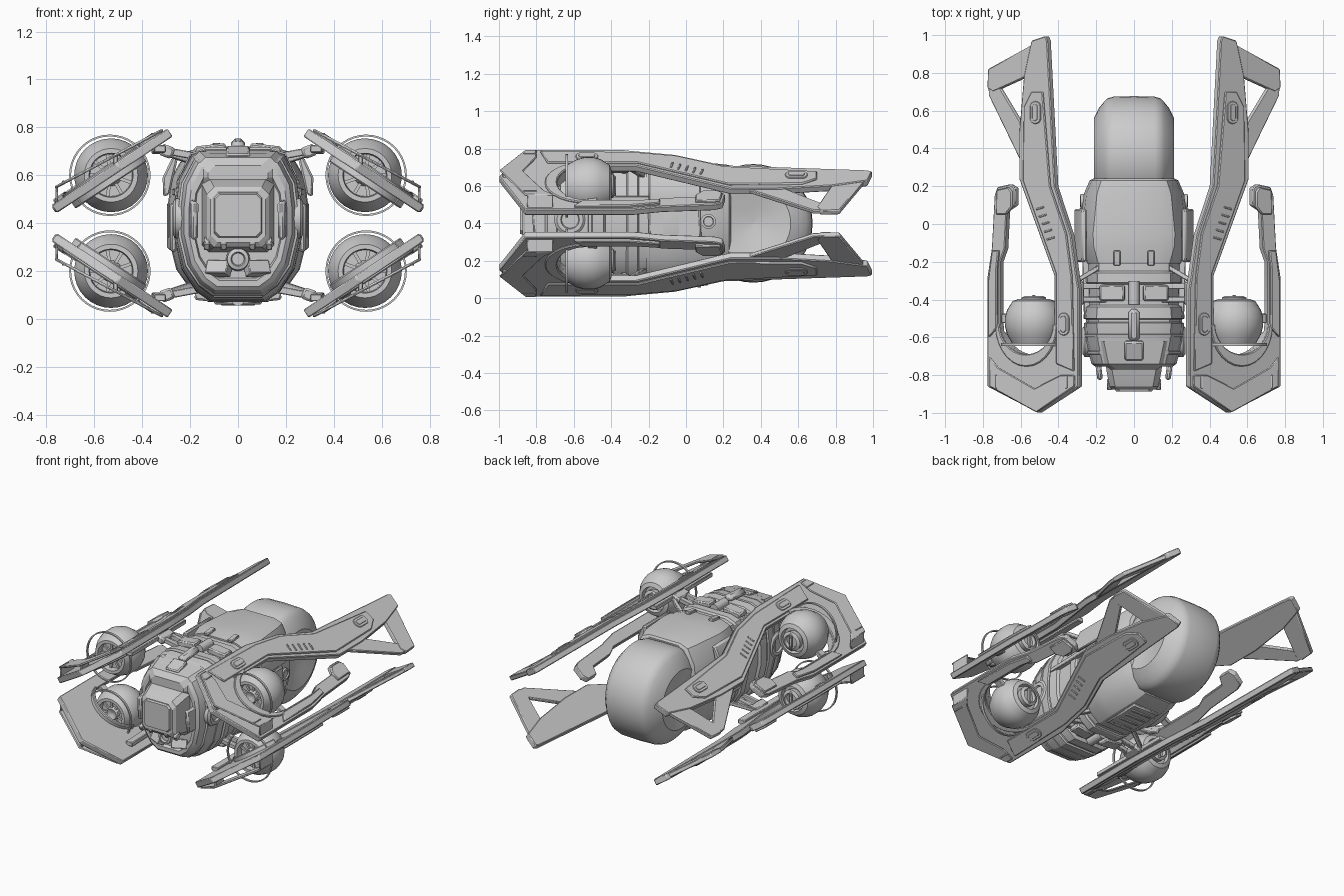
import bpy, bmesh
from math import sin, cos, pi, radians
from mathutils import Vector, Matrix

if "Cube" in bpy.data.objects:
    bpy.data.objects.remove(bpy.data.objects["Cube"])

Z0 = 0.40                                   # plane of symmetry between upper and lower wings
SLOPE = 0.66
N = Vector((SLOPE, 0, 1)).normalized()      # normal of the tilted wing plane


def finish(name, bm, mirror="", bevel=0.0, angle=32):
    bmesh.ops.remove_doubles(bm, verts=bm.verts, dist=1e-5)
    bmesh.ops.recalc_face_normals(bm, faces=bm.faces)
    me = bpy.data.meshes.new(name)
    bm.to_mesh(me)
    bm.free()
    ob = bpy.data.objects.new(name, me)
    bpy.context.collection.objects.link(ob)
    ob.location.z = Z0
    bpy.ops.object.select_all(action='DESELECT')
    ob.select_set(True)
    bpy.context.view_layer.objects.active = ob
    bpy.ops.object.shade_smooth_by_angle(angle=radians(angle))
    if bevel:
        b = ob.modifiers.new("Bevel", 'BEVEL')
        b.width, b.segments, b.limit_method = bevel, 1, 'ANGLE'
    if mirror:
        m = ob.modifiers.new("Mirror", 'MIRROR')
        m.use_axis = ["X" in mirror, False, "Z" in mirror]
        m.use_mirror_merge = False
    return ob


def skin(name, rings, cap=True, **kw):
    """Bridge equal-length point rings and cap both ends."""
    bm = bmesh.new()
    rows = [[bm.verts.new(p) for p in r] for r in rings]
    n = len(rows[0])
    for a, b in zip(rows, rows[1:]):
        for i in range(n):
            bm.faces.new((a[i], a[(i + 1) % n], b[(i + 1) % n], b[i]))
    if cap:
        bm.faces.new(rows[0])
        bm.faces.new(rows[-1])
    return finish(name, bm, **kw)


def lathe(name, profile, centre, axis, segs=32, **kw):
    """Revolve (radius, height) pairs around the x or y axis."""
    rings, c = [], Vector(centre)
    for r, h in profile:
        r = max(r, 0.0005)
        t = [(r * cos(2 * pi * i / segs), r * sin(2 * pi * i / segs)) for i in range(segs)]
        rings.append([c + Vector((h, a, b) if axis == 'x' else (a, h, b)) for a, b in t])
    return skin(name, rings, **kw)


def on_wing(x, y, off=0.0):
    return Vector((x, y, 0.37 - SLOPE * (x - 0.3))) + N * off


def plate(name, outline, lo, hi, tilt=0.0, bevel=0.005):
    """Flat sheet cut to a plan outline, lying in the wing plane, four copies."""
    rings = [[on_wing(x, y, o + tilt * (x - 0.3)) for x, y in outline] for o in (lo, hi)]
    return skin(name, rings, mirror="XZ", bevel=bevel)


def beam(name, p, q, w, h, mirror="X", bevel=0.004):
    p, q = Vector(p), Vector(q)
    d = q - p
    bm = bmesh.new()
    bmesh.ops.create_cube(bm, size=1)
    m = Matrix.Translation((p + q) / 2) @ d.to_track_quat('Y', 'Z').to_matrix().to_4x4()
    bm.transform(m @ Matrix.Diagonal((w, d.length, h, 1)))
    return finish(name, bm, mirror=mirror, bevel=bevel)


def arc(cx, cy, rx, ry, a0, a1, n=14):
    return [(cx + rx * cos(radians(a0 + (a1 - a0) * i / n)),
             cy + ry * sin(radians(a0 + (a1 - a0) * i / n))) for i in range(n + 1)]


def capsule(cx, cy, r, l):
    return arc(cx, cy + l, r, r, 0, 180, 8) + arc(cx, cy - l, r, r, 180, 360, 8)


HALF = [(.5, 1), (.74, .93), (.95, .60), (1, .25), (1, -.15), (.88, -.58), (.66, -.86), (.42, -1)]


def hull(name, stations, **kw):
    """Loft the faceted body section through (y, half width, top, bottom)."""
    sec = HALF + [(-x, z) for x, z in reversed(HALF)]
    return skin(name, [[(w * x, y, (t + b) / 2 - Z0 + z * (t - b) / 2) for x, z in sec]
                       for y, w, t, b in stations], angle=25, **kw)


# Wings: main sheet with the U opening for the pod
OPEN = (.5575, -.53, .1425, .16)
plate("wing_sheet",
      [(.285, -.86), (.50, -1.0), (.768, -.86), (.768, -.28), (.745, -.13), (.73, .15), (.715, .195),
       (.65, .21), (.62, .19), (.62, .10), (.665, .07), (.675, -.13), (.70, -.20)]
      + arc(*OPEN, 0, -180)
      + [(.415, -.27), (.60, .24), (.60, .48), (.575, .78), (.535, .97), (.46, .995), (.45, .97),
         (.41, .20), (.325, -.06), (.295, -.28), (.285, -.34)], -.022, .018)
# Rear fork of each wing
plate("wing_tip_bar", [(.46, .99), (.768, .82), (.772, .72), (.74, .70), (.575, .775)], -.018, .012)
plate("wing_tip_strut", [(.585, .34), (.60, .34), (.765, .68), (.768, .74), (.71, .73), (.59, .53)], -.016, .010)
# Raised covers on the inner arm, outer arm and around the opening
plate("inner_arm_cover", [(.305, -.78), (.40, -.74), (.40, -.26), (.575, .23), (.57, .62), (.53, .70), (.47, .70),
                          (.43, .20), (.345, -.05), (.315, -.28)], .01, .028)
plate("outer_arm_cover", [(.71, -.55), (.755, -.60), (.755, -.30), (.735, -.14), (.70, -.14), (.71, -.24)], .01, .034)
plate("outer_arm_block", [(.632, .09), (.665, .05), (.715, .05), (.712, .18), (.65, .195), (.632, .17)], .01, .032)
plate("opening_rim", arc(*OPEN, 0, -180) + arc(.5575, -.53, .165, .225, -180, 0), .01, .028)
plate("opening_bowl", arc(*OPEN, -15, -165) + arc(.5575, -.53, .155, .185, -165, -15), -.05, -.01)
# Split front lip, opening up towards the outer edge
plate("front_lip", [(.30, -.86), (.49, -.998), (.725, -.86), (.725, -.70), (.68, -.76), (.50, -.87),
                    (.37, -.80), (.30, -.80)], .018, .030, tilt=.11)
beam("lip_end_wall", on_wing(.735, -.85, .040), on_wing(.735, -.71, .040), .012, .075, "XZ")
beam("lip_post", on_wing(.50, -.98, .02), on_wing(.50, -.90, .02), .02, .06, "XZ")
# Slot fittings and vents on the wings
for i, (x, y) in enumerate([(.355, -.53), (.505, .59)]):
    plate(f"slot_frame_{i}", capsule(x, y, .028, .032), .02, .034, bevel=.003)
    plate(f"slot_insert_{i}", capsule(x, y, .014, .030), .025, .038, bevel=.002)
for i in range(5):
    x, y = .405 + .014 * i, -.07 + .04 * i
    beam(f"arm_vent_{i}", on_wing(x, y, .029), on_wing(x + .04, y - .012, .029), .010, .010, "XZ", .002)
for i, x in enumerate((.34, .69)):
    o = .028 + .11 * (x - .3)
    beam(f"lip_latch_{i}", on_wing(x, -.87, o), on_wing(x, -.80, o), .012, .012, "XZ", .002)
# Under-wing rails
beam("inner_rail", on_wing(.345, -.72, -.035), on_wing(.355, -.12, -.035), .05, .03, "XZ")

# Turbine pods
POD = (.53, -.52, .20)
lathe("pod", [(0, -.085), (.035, -.10), (.045, -.075), (.088, -.075), (.092, -.118), (.112, -.118), (.142, -.065),
              (.154, -.02), (.154, .025), (.142, .065), (.112, .112), (.085, .122), (.08, .095), (0, .095)],
      POD, 'y', mirror="XZ")
lathe("pod_nozzle", [(0, .09), (.06, .09), (.065, .13), (.045, .14), (.04, .12), (0, .12)], POD, 'y', 24, mirror="XZ")
lathe("pod_hoop", [(.162, -.125), (.170, -.125), (.170, -.110), (.162, -.110), (.162, -.125)],
      (.535, -.52, .20), 'y', 40, cap=False, mirror="XZ")
for i in range(9):
    a = 2 * pi * i / 9
    c = Vector(POD) + Vector((0, -.083, 0))
    d = Vector((cos(a), 0, sin(a)))
    beam(f"fan_blade_{i}", c + d * .03, c + d * .09, .010, .014, "XZ", 0)
beam("nozzle_bar", (.53, -.385, .255), (.53, -.385, .145), .018, .02, "XZ")
beam("pod_axle", on_wing(.40, -.50, -.01), on_wing(.70, -.50, -.01), .05, .03, "XZ")

# Rear wheel
half = [(.10, .19), (.20, .212), (.255, .185), (.285, .16), (.305, .14), (.314, .11)]
lathe("rear_wheel", [(0, .17)] + half + [(.317, 0)] + [(r, -h) for r, h in reversed(half)] + [(0, -.17)],
      (0, .36, 0), 'x', 40)

# Fuselage shells from rear to front
hull("rear_shell", [(.24, .215, .70, .12), (.23, .235, .712, .105), (.16, .265, .72, .085), (-.05, .293, .72, .07),
                    (-.12, .288, .72, .07), (-.21, .255, .71, .075)])
hull("waist", [(-.18, .25, .70, .09), (-.46, .245, .695, .09)])
hull("waist_band", [(-.25, .245, .70, .08), (-.26, .262, .712, .075), (-.31, .262, .712, .075), (-.32, .245, .70, .08)])
hull("front_shell", [(-.43, .245, .70, .085), (-.44, .262, .712, .07), (-.50, .268, .715, .07), (-.505, .255, .70, .08),
                     (-.52, .255, .70, .08), (-.525, .265, .71, .07), (-.62, .258, .70, .08), (-.74, .225, .67, .12),
                     (-.755, .205, .65, .135), (-.755, .185, .62, .16), (-.735, .18, .61, .17), (-.735, .15, .56, .22)])
for i, (y, w) in enumerate([(-.58, .265), (-.67, .249)]):
    hull(f"front_seam_{i}", [(y, w - .012, .69, .09), (y - .004, w, .706 - .02 * i, .075 + .02 * i),
                             (y - .018, w, .702 - .02 * i, .08 + .02 * i), (y - .022, w - .012, .68, .10)])


# Nose box with hatch
def rect(y, w, z0, z1, c=.03):
    z0, z1 = z0 - Z0, z1 - Z0
    return [(-w + c, y, z0), (w - c, y, z0), (w, y, z0 + c), (w, y, z1 - c),
            (w - c, y, z1), (-w + c, y, z1), (-w, y, z1 - c), (-w, y, z0 + c)]


skin("nose_box", [rect(-.70, .155, .27, .60), rect(-.78, .145, .29, .58), rect(-.86, .13, .30, .55),
                  rect(-.875, .115, .32, .53)], angle=20)
skin("nose_hatch", [rect(-.865, .105, .335, .53, .02), rect(-.888, .095, .345, .52, .02)], angle=20)
skin("brow_panel", [rect(-.62, .19, .57, .70), rect(-.74, .165, .56, .675), rect(-.77, .125, .56, .64)], angle=20)
for i, x in enumerate((.06, .13)):
    beam(f"hatch_hinge_{i}", (x, -.84, -.10), (x, -.86, -.07), .025, .05)
lathe("chin_lamp", [(0, -.05), (.025, -.05), (.03, -.065), (.045, -.06), (.05, 0), (0, 0)], (0, -.74, -.15), 'y', 24)
beam("chin_plate", (.07, -.73, -.20), (.09, -.77, -.18), .10, .06)
beam("cheek_claw", (.195, -.70, .02), (.18, -.82, .01), .03, .16, bevel=.01)
lathe("side_drum", [(0, .22), (.085, .22), (.085, .26), (.07, .272), (.05, .272), (.045, .26), (0, .26)],
      (0, -.62, .02), 'x', 28, mirror="X")
# Flank armour: sloping shoulder guards and panels
skin("shoulder_guard", [[(.25, y, .275), (.275, y, .275), (.315, y, .19), (.312, y, .11), (.285, y, .12), (.27, y, .19)]
                        for y in (-.20, .08)], mirror="X", bevel=.008)
beam("flank_panel", (.268, -.20, -.02), (.282, .08, -.01), .03, .20, bevel=.01)
beam("flank_rail", (.245, -.50, .13), (.255, -.14, .13), .04, .03)
lathe("flank_port", [(0, .25), (.04, .25), (.04, .283), (.028, .285), (.025, .277), (0, .277)],
      (0, .12, .01), 'x', 20, mirror="X")

# Crossing mounts between fuselage and wings
for i, y in enumerate((-.33, -.40)):
    beam(f"wing_mount_{i}", (.10, y, .265), (.34, y, .31), .03, .03, "XZ")
beam("mount_clamp", (.05, -.365, .315), (.18, -.365, .30), .085, .04, "XZ", .008)
beam("mount_foot", (.27, -.365, .29), (.325, -.365, .31), .13, .05, "XZ", .01)
beam("mount_brace", (.17, -.22, .25), (.32, -.31, .30), .025, .025, "XZ")
lathe("mount_pin", [(0, -.06), (.03, -.06), (.03, .06), (0, .06)], (0, -.365, .315), 'y', 16, mirror="Z")
# Dorsal spine, rear shell straps and belly panels
beam("spine_grip", (0, -.62, .315), (0, -.45, .33), .06, .05, "", .018)
beam("spine_front", (0, -.72, .275), (0, -.62, .31), .10, .03, "", .008)
beam("shell_strap", (.09, -.22, .315), (.09, -.14, .325), .035, .02, "X")
beam("belly_panel", (0, -.15, -.325), (0, .12, -.318), .20, .03, "", .008)
for i in range(4):
    beam(f"belly_vent_{i}", (-.07, -.11 + .06 * i, -.338), (.07, -.11 + .06 * i, -.338), .02, .012, "", .003)
